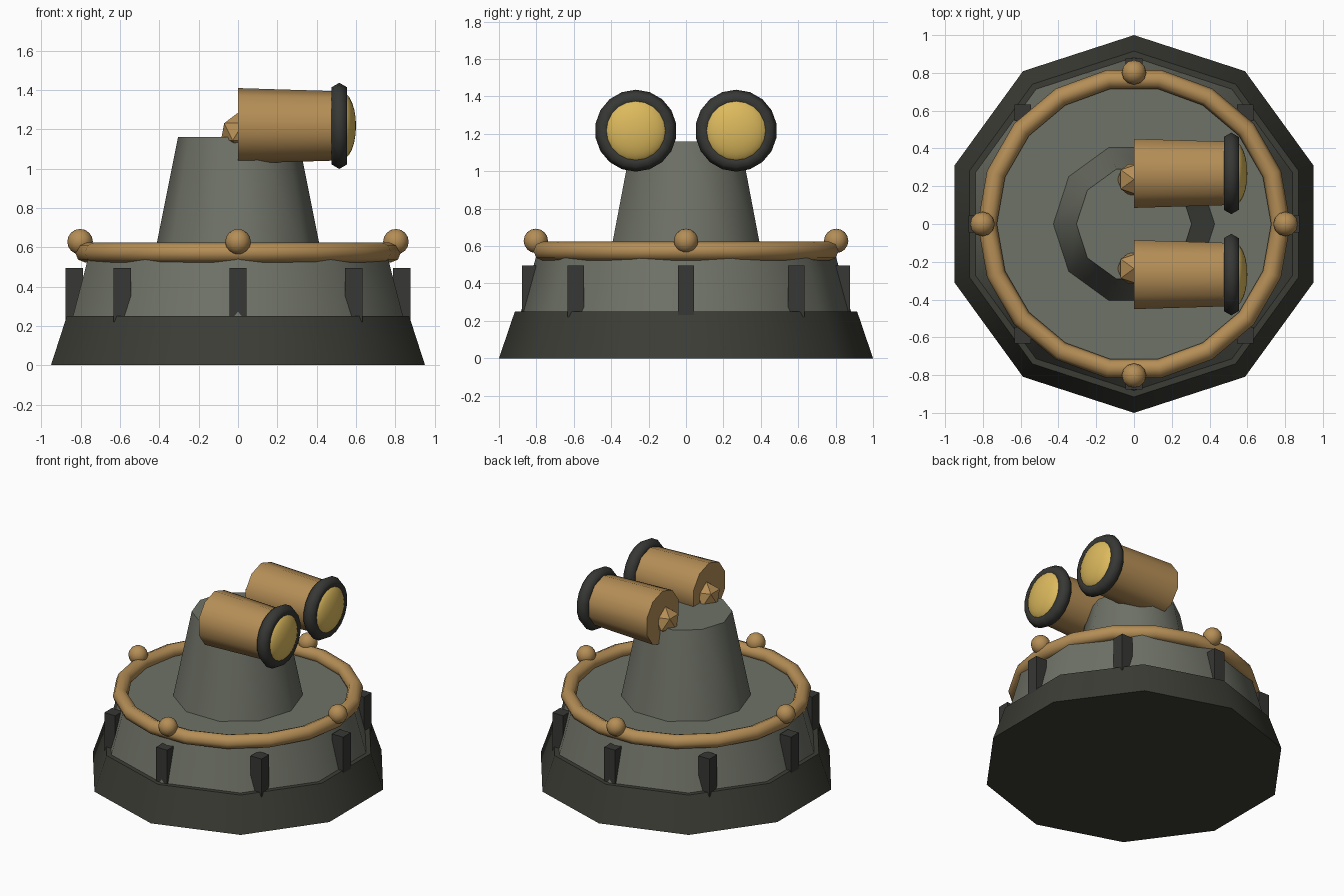
import bpy
import math
from mathutils import Matrix

cube = bpy.data.objects.get("Cube")
if cube:
    bpy.data.objects.remove(cube, do_unlink=True)


def make_material(name, r, g, b):
    mat = bpy.data.materials.new(name)
    mat.use_nodes = True
    mat.diffuse_color = (r, g, b, 1)
    mat.node_tree.nodes["Principled BSDF"].inputs["Base Color"].default_value = (r, g, b, 1)
    return mat


DARK = make_material("dark_iron", 0.046, 0.046, 0.037)
STEEL = make_material("charcoal_steel", 0.038, 0.040, 0.035)
GREY = make_material("grey_green_metal", 0.158, 0.168, 0.135)
COPPER = make_material("copper", 0.46, 0.27, 0.093)
GLASS = make_material("amber_glass", 0.72, 0.49, 0.11)

FORWARD = (0, math.pi / 2, 0)  # turns local z onto +x


def finish(name, mat, smooth=40):
    obj = bpy.context.object
    obj.name = name
    obj.data.materials.append(mat)
    if smooth:
        bpy.ops.object.shade_smooth_by_angle(angle=math.radians(smooth))
    return obj


def frustum(name, mat, r1, r2, depth, start, spin=0, rotation=(0, 0, 0)):
    """Ten-sided tapered drum whose wide end sits at start."""
    bpy.ops.mesh.primitive_cone_add(vertices=10, radius1=r1, radius2=r2, depth=depth)
    obj = finish(name, mat)
    obj.data.transform(Matrix.Translation((0, 0, depth / 2)) @ Matrix.Rotation(math.radians(spin), 4, "Z"))
    obj.location, obj.rotation_euler = start, rotation
    return obj


def torus(name, mat, major, minor, segments, sides, location, rotation=(0, 0, 0)):
    bpy.ops.mesh.primitive_torus_add(major_radius=major, minor_radius=minor, major_segments=segments,
                                     minor_segments=sides, location=location, rotation=rotation)
    return finish(name, mat, 65)


# Stacked body
frustum("base_skirt", DARK, 1.0, 0.915, 0.25, (0, 0, 0))
frustum("lower_drum", GREY, 0.882, 0.80, 0.30, (0, 0, 0.25))
frustum("turret", GREY, 0.427, 0.305, 0.61, (0, 0, 0.55), spin=18)

# Rail around the deck, with four knobs
torus("deck_rail", COPPER, 0.777, 0.051, 18, 8, (0, 0, 0.573))
for i in range(4):
    a = i * math.pi / 2
    bpy.ops.mesh.primitive_uv_sphere_add(segments=12, ring_count=8, radius=0.065,
                                         location=(0.803 * math.cos(a), 0.803 * math.sin(a), 0.628))
    finish(f"rail_knob_{i + 1}", COPPER)

# Upright blocks around the drum
for i in range(8):
    a = i * math.pi / 4
    bpy.ops.mesh.primitive_cube_add(size=1, location=(0.832 * math.cos(a), 0.832 * math.sin(a), 0.358))
    block = finish(f"drum_block_{i + 1}", STEEL, 0)
    block.scale = (0.088, 0.088, 0.275)

# Twin lamps pointing along +x
for side, s in (("left", 1), ("right", -1)):
    y, z = 0.268 * s, 1.217
    frustum(f"{side}_lamp_barrel", COPPER, 0.192, 0.176, 0.51, (0, y, z), spin=18, rotation=FORWARD)
    torus(f"{side}_lamp_rim", STEEL, 0.173, 0.046, 18, 6, (0.515, y, z), FORWARD)
    bpy.ops.mesh.primitive_uv_sphere_add(segments=20, ring_count=12, radius=1,
                                         location=(0.53, y, z), rotation=FORWARD)
    lens = finish(f"{side}_lamp_lens", GLASS, 60)
    lens.scale = (0.17, 0.17, 0.07)
    bpy.ops.mesh.primitive_ico_sphere_add(subdivisions=1, radius=0.097, location=(0, 0.236 * s, 1.187))
    finish(f"{side}_lamp_pivot", COPPER, 0)
